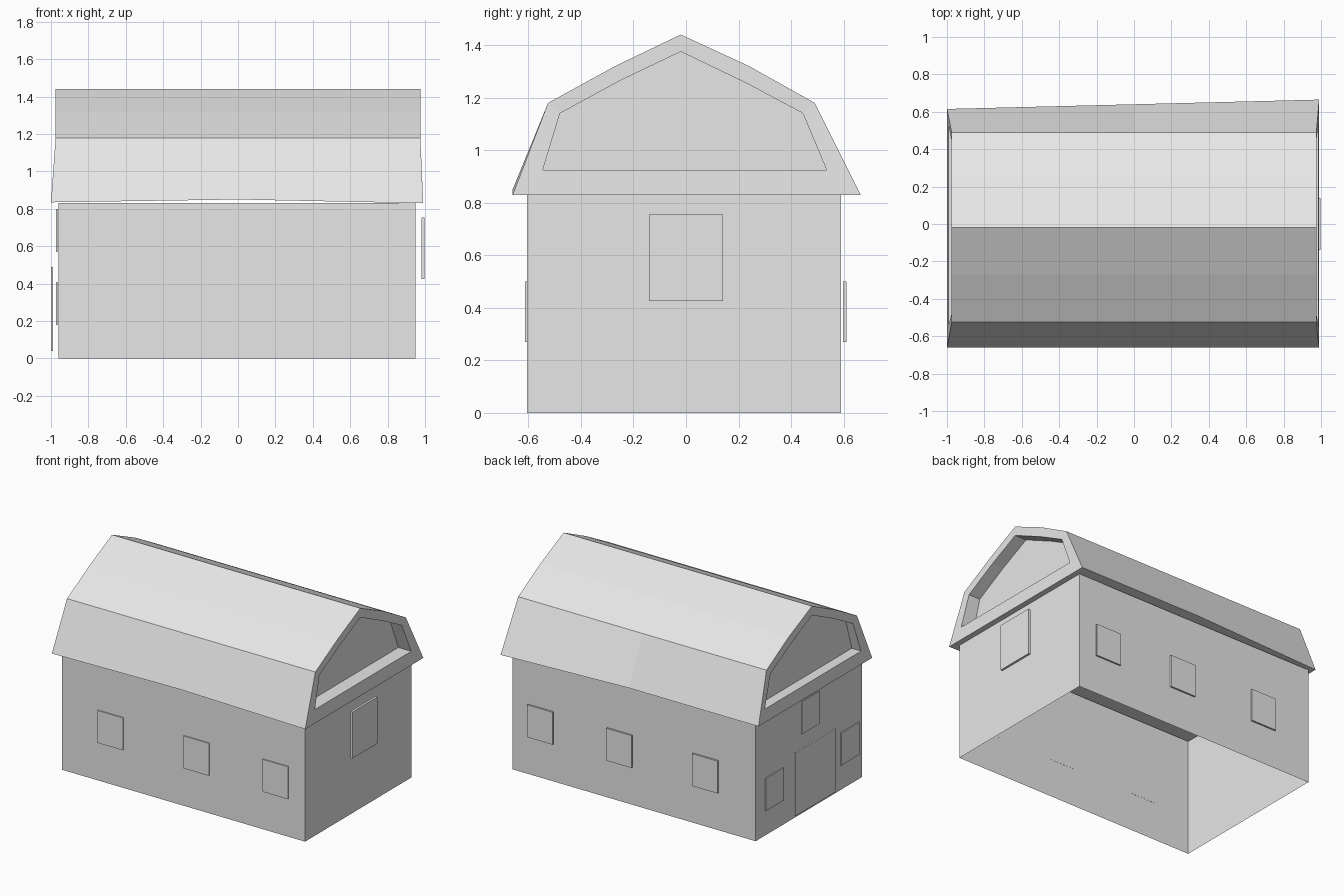
import bpy
import bmesh

if "Cube" in bpy.data.objects:
    bpy.data.objects.remove(bpy.data.objects["Cube"], do_unlink=True)

# One plain material for the whole building
grey = bpy.data.materials.new("light_grey")
grey.use_nodes = True
COLOUR = (0.8, 0.8, 0.8, 1)
grey.diffuse_color = COLOUR
grey.node_tree.nodes["Principled BSDF"].inputs["Base Color"].default_value = COLOUR


def finish(name, bm):
    bmesh.ops.recalc_face_normals(bm, faces=bm.faces)
    mesh = bpy.data.meshes.new(name)
    bm.to_mesh(mesh)
    bm.free()
    mesh.materials.append(grey)
    obj = bpy.data.objects.new(name, mesh)
    bpy.context.collection.objects.link(obj)
    return obj


def box(name, x, y, z, open_ends=False):
    """Box from (min, max) ranges, optionally without top and bottom."""
    bm = bmesh.new()
    bmesh.ops.create_cube(bm, size=1)
    for v in bm.verts:
        v.co = [r[0] if c < 0 else r[1] for c, r in zip(v.co, (x, y, z))]
    if open_ends:
        bm.normal_update()
        ends = [f for f in bm.faces if abs(f.normal.z) > 0.9]
        bmesh.ops.delete(bm, geom=ends, context='FACES_ONLY')
    return finish(name, bm)


def span(centre, size):
    return (centre - size / 2, centre + size / 2)


# Walls, open underneath
box("walls", (-0.96, 0.95), (-0.605, 0.59), (0, 0.83), open_ends=True)


# Gambrel roof: rings lofted from one recessed gable to the other
def outer(x_eave, x_top, back_y, eave_z):
    upper = [(-0.525, 1.18), (-0.27, 1.32), (-0.02, 1.44), (0.24, 1.32), (0.49, 1.18)]
    return ([(x_eave, -0.66, eave_z)] + [(x_top, y, z) for y, z in upper]
            + [(x_eave, back_y, eave_z)])


def inner(x_low, x_top):
    pts = [(-0.545, 0.925), (-0.48, 1.14), (-0.25, 1.265), (-0.02, 1.375),
           (0.23, 1.255), (0.445, 1.14), (0.535, 0.925)]
    return [(x_low if z < 1 else x_top, y, z) for y, z in pts]


rings = [
    inner(-0.92, -0.92),
    inner(-0.993, -0.975),
    outer(-1.0, -0.975, 0.615, 0.835),
    outer(0, 0, 0.64, 0.85),
    outer(0.99, 0.975, 0.665, 0.83),
    inner(0.986, 0.975),
    inner(0.885, 0.885),
]
bm = bmesh.new()
loops = [[bm.verts.new(p) for p in ring] for ring in rings]
for a, b in zip(loops, loops[1:]):
    for i in range(len(a)):
        j = (i + 1) % len(a)
        bm.faces.new((a[i], a[j], b[j], b[i]))
bm.faces.new(loops[0])
bm.faces.new(loops[-1])
finish("roof", bm)

# Three windows on each long wall
for side, y in (("front", (-0.613, -0.604)), ("back", (0.598, 0.61))):
    for i, x in enumerate((-0.575, 0.1, 0.72)):
        box(f"{side}_window_{i + 1}", span(x, 0.2), y, (0.27, 0.5))

# Door and windows on the right end
box("door", (-1.0, -0.988), (-0.25, 0.2), (0.04, 0.49))
for name, y, z in (("upper", -0.015, 0.685), ("near_back", 0.39, 0.295),
                   ("near_front", -0.455, 0.295)):
    box(f"{name}_window", (-0.972, -0.965), span(y, 0.2), span(z, 0.23))

# Large window on the left end
box("large_window", (0.98, 0.997), (-0.14, 0.14), (0.425, 0.755))
